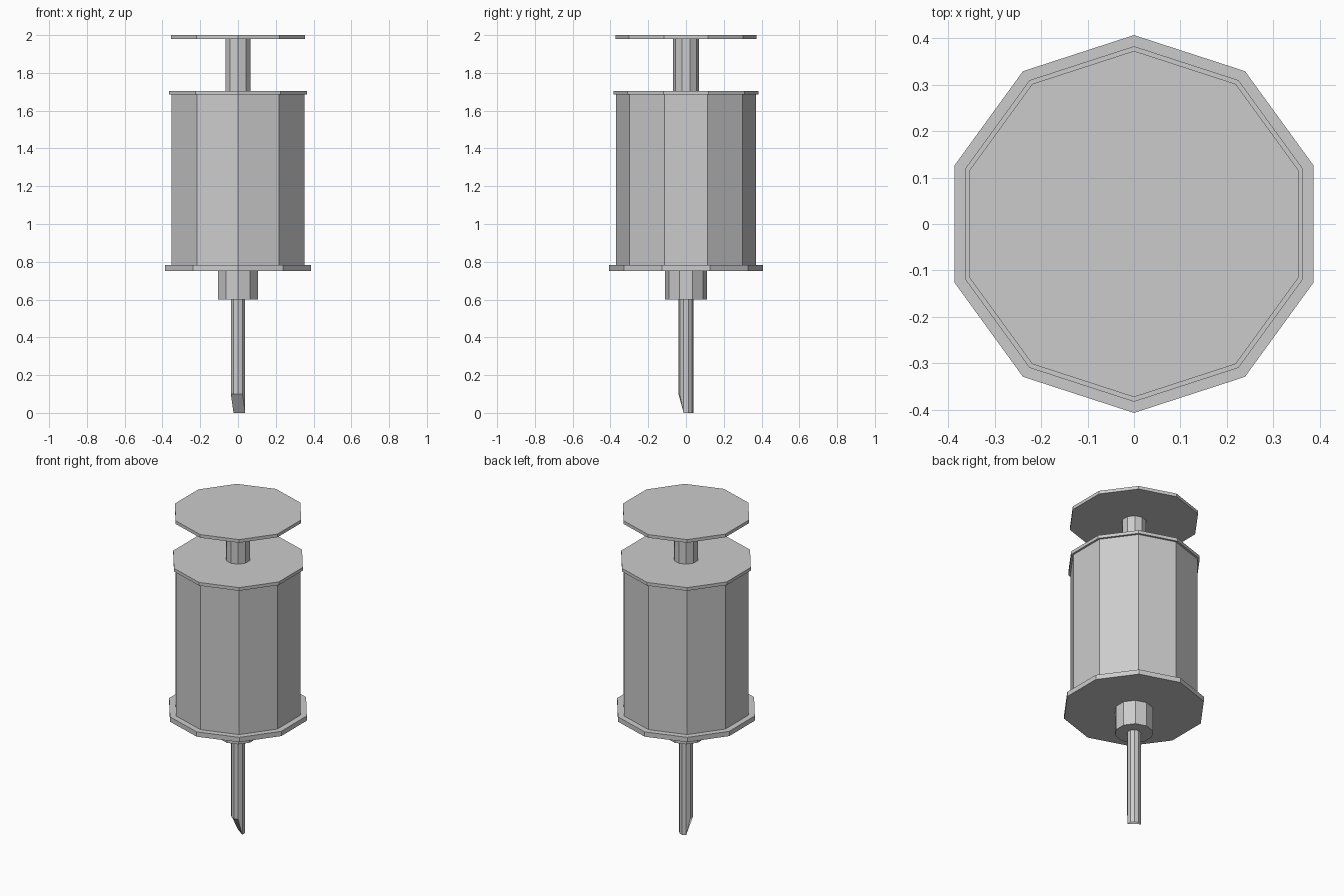
import bpy, bmesh
from math import sin, cos, pi

if "Cube" in bpy.data.objects:
    bpy.data.objects.remove(bpy.data.objects["Cube"])

SIDES = 10

def prism(name, radius, z0, z1, bottom=None):
    """Ten-sided closed prism with a corner facing the front; bottom(x, y, i) may vary the lower rim."""
    bm = bmesh.new()
    low, high = [], []
    for i in range(SIDES):
        a = -pi / 2 + 2 * pi * i / SIDES
        x, y = radius * cos(a), radius * sin(a)
        low.append(bm.verts.new((x, y, bottom(i) if bottom else z0)))
        high.append(bm.verts.new((x, y, z1)))
    for i in range(SIDES):
        j = (i + 1) % SIDES
        bm.faces.new((low[i], low[j], high[j], high[i]))
    bm.faces.new(high)
    bm.faces.new(low[::-1])
    mesh = bpy.data.meshes.new(name)
    bm.to_mesh(mesh)
    bm.free()
    obj = bpy.data.objects.new(name, mesh)
    bpy.context.collection.objects.link(obj)
    return obj

# Plunger
prism("thumb_plate", 0.373, 1.98, 2.0)
prism("plunger_rod", 0.07, 1.705, 1.98)

# Barrel with its end flanges
prism("top_flange", 0.383, 1.685, 1.705)
prism("barrel", 0.37, 0.782, 1.685)
prism("bottom_flange", 0.407, 0.752, 0.782)

# Needle hub, and needle with the front-left half of its rim raised to a slanted tip
prism("needle_hub", 0.11, 0.6, 0.752)
prism("needle", 0.04, 0.0, 0.6, bottom=lambda i: 0.1 if i in (7, 8, 9, 0, 1) else 0.0)
